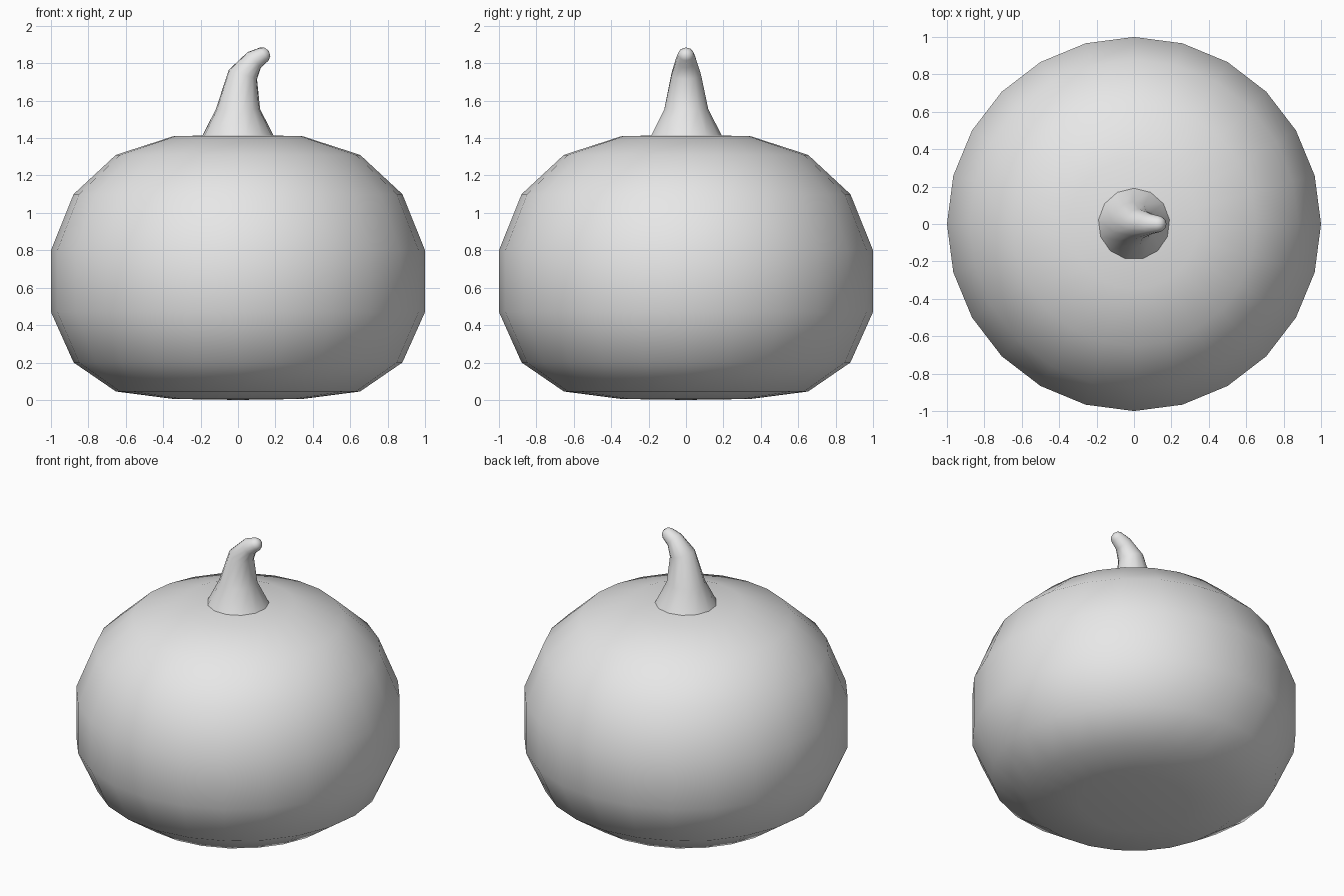
import bpy, bmesh, math
from mathutils import Vector

if "Cube" in bpy.data.objects:
    bpy.data.objects.remove(bpy.data.objects["Cube"])

grey = bpy.data.materials.new("light grey")
grey.diffuse_color = (0.8, 0.8, 0.8, 1)
grey.use_nodes = True
grey.node_tree.nodes["Principled BSDF"].inputs["Base Color"].default_value = grey.diffuse_color


def loft(name, rings, sides, start, bottom=None, top=None):
    """Skin rings of (x, z, radius, tilt toward +x in degrees), closed by pole points."""
    bm = bmesh.new()
    loops = []
    for x, z, r, tilt in rings:
        t = math.radians(tilt)
        side = Vector((math.cos(t), 0, -math.sin(t)))
        loop = []
        for i in range(sides):
            a = start + math.tau * i / sides
            p = Vector((x, 0, z)) + side * (r * math.cos(a))
            p.y += r * math.sin(a)
            loop.append(bm.verts.new(p))
        loops.append(loop)
    for a, b in zip(loops, loops[1:]):
        for i in range(sides):
            j = (i + 1) % sides
            bm.faces.new((a[i], a[j], b[j], b[i]))
    for pole, loop in ((bottom, loops[0]), (top, loops[-1])):
        if pole:
            v = bm.verts.new((pole[0], 0, pole[1]))
            for i in range(sides):
                bm.faces.new((loop[i], loop[(i + 1) % sides], v))
    bmesh.ops.recalc_face_normals(bm, faces=bm.faces)
    for f in bm.faces:
        f.smooth = True
    mesh = bpy.data.meshes.new(name)
    bm.to_mesh(mesh)
    bm.free()
    mesh.materials.append(grey)
    obj = bpy.data.objects.new(name, mesh)
    bpy.context.collection.objects.link(obj)
    return obj


# Round squashed body
profile = [(0.345, 0.005), (0.653, 0.045), (0.879, 0.2), (1.0, 0.47),
           (1.0, 0.8), (0.879, 1.1), (0.653, 1.31), (0.345, 1.41)]
loft("pumpkin_body", [(0, z, r, 0) for r, z in profile], 24, 0,
     bottom=(0, 0), top=(0, 1.418))

# Tapered stem bending to the right, with a rounded tip
loft("stem", [(0, 1.412, 0.192, 0), (0, 1.555, 0.119, 0),
              (0.026, 1.74, 0.08, 18), (0.087, 1.818, 0.055, 50),
              (0.14, 1.849, 0.042, 55), (0.157, 1.861, 0.028, 55)],
     13, math.pi / 2, top=(0.165, 1.866))
